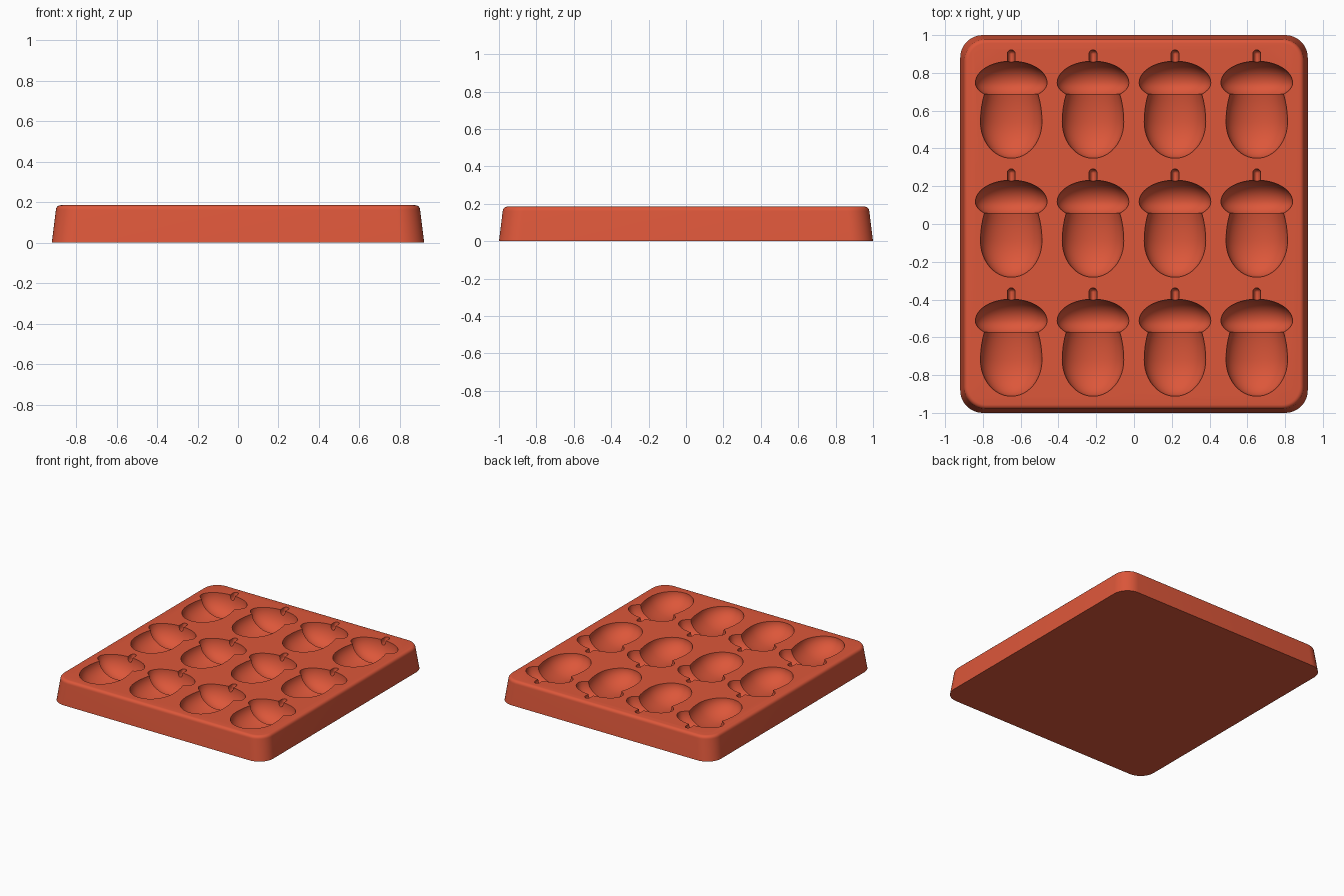
import bpy, bmesh, math
from mathutils import Matrix

cube = bpy.data.objects.get("Cube")
if cube:
    bpy.data.objects.remove(cube, do_unlink=True)

HEIGHT = 0.185
COLUMNS = (-0.65, -0.217, 0.217, 0.65)
ROWS = (0.63, 0.0, -0.63)

terracotta = bpy.data.materials.new("terracotta_silicone")
terracotta.use_nodes = True
color = (0.72, 0.095, 0.042, 1)
terracotta.diffuse_color = color
terracotta.node_tree.nodes["Principled BSDF"].inputs["Base Color"].default_value = color


def make_object(name, bm):
    bmesh.ops.recalc_face_normals(bm, faces=bm.faces)
    mesh = bpy.data.meshes.new(name)
    bm.to_mesh(mesh)
    bm.free()
    mesh.materials.append(terracotta)
    obj = bpy.data.objects.new(name, mesh)
    bpy.context.collection.objects.link(obj)
    return obj


def egg_grid(name, y, width, back, front, depth):
    """One egg per cavity, with separate lengths behind and in front of its centre."""
    bm = bmesh.new()
    for cx in COLUMNS:
        for cy in ROWS:
            verts = bmesh.ops.create_uvsphere(
                bm, u_segments=48, v_segments=24, radius=1,
                matrix=Matrix.Rotation(math.pi / 2, 4, "X"))["verts"]
            for v in verts:
                length = back if v.co.y > 0 else front
                v.co = (cx + v.co.x * width, cy + y + v.co.y * length,
                        HEIGHT + 0.001 + v.co.z * depth)
    obj = make_object(name, bm)
    obj.hide_render = True
    return obj


# Tray block: rounded corners, tapered sides, soft top rim
bm = bmesh.new()
bmesh.ops.create_cube(bm, size=1)
for v in bm.verts:
    v.co = (v.co.x * 1.84, v.co.y * 2, (v.co.z + 0.5) * HEIGHT)
upright = [e for e in bm.edges if abs(e.verts[0].co.z - e.verts[1].co.z) > 0.1]
bmesh.ops.bevel(bm, geom=upright, offset=0.12, segments=12, profile=0.5, affect="EDGES")
for v in bm.verts:
    if v.co.z > 0.1:
        v.co.x *= 0.978
        v.co.y *= 0.98
rim = [e for e in bm.edges if all(v.co.z > 0.1 for v in e.verts)]
bmesh.ops.bevel(bm, geom=rim, offset=0.024, segments=5, profile=0.5, affect="EDGES")
tray = make_object("mould_tray", bm)

# Acorn-shaped cavities: nut, cap and stem
cutters = [
    egg_grid("nut_cutter", -0.09, 0.163, 0.30, 0.192, 0.12),
    egg_grid("cap_cutter", 0.117, 0.19, 0.115, 0.09, 0.145),
    egg_grid("stem_cutter", 0.27, 0.021, 0.022, 0.15, 0.04),
]
for cutter in cutters:
    mod = tray.modifiers.new(cutter.name, "BOOLEAN")
    mod.operation = "DIFFERENCE"
    mod.solver = "EXACT"
    mod.object = cutter

# Bake the cuts and remove the cutters
bpy.context.view_layer.update()
evaluated = tray.evaluated_get(bpy.context.evaluated_depsgraph_get())
carved = bpy.data.meshes.new_from_object(evaluated)
tray.modifiers.clear()
tray.data = carved
carved.materials.clear()
carved.materials.append(terracotta)
for poly in carved.polygons:
    poly.material_index = 0
for cutter in cutters:
    bpy.data.objects.remove(cutter, do_unlink=True)

bpy.ops.object.select_all(action="DESELECT")
tray.select_set(True)
bpy.context.view_layer.objects.active = tray
bpy.ops.object.shade_smooth_by_angle(angle=math.radians(30))
